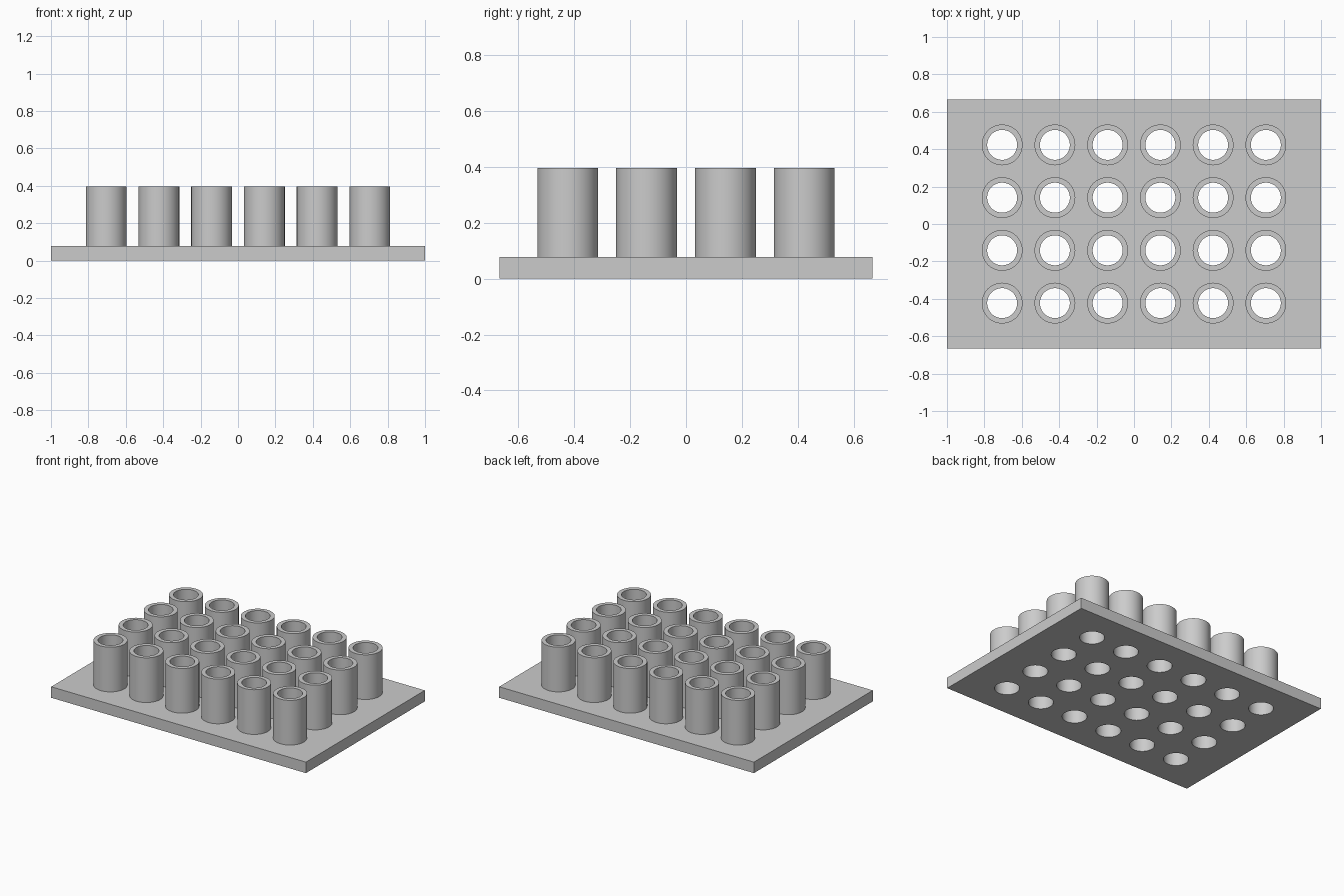
import bpy
import bmesh
from math import cos, sin, tau, radians

if "Cube" in bpy.data.objects:
    bpy.data.objects.remove(bpy.data.objects["Cube"], do_unlink=True)

WIDTH, DEPTH = 2.0, 1.333
PLATE_TOP, TUBE_TOP = 0.078, 0.395
OUTER, INNER = 0.109, 0.08
PITCH, COLS, ROWS = 0.282, 6, 4
SEGMENTS = 64

grey = bpy.data.materials.new("light grey")
grey.use_nodes = True
grey.diffuse_color = (0.6, 0.6, 0.6, 1)
grey.node_tree.nodes["Principled BSDF"].inputs["Base Color"].default_value = grey.diffuse_color


def circle(radius, cx=0, cy=0):
    return [(cx + radius * cos(tau * i / SEGMENTS), cy + radius * sin(tau * i / SEGMENTS))
            for i in range(SEGMENTS)]


def extruded(name, outlines, bottom, top):
    """Fill nested outlines (inner ones become holes) and extrude them into a solid."""
    curve = bpy.data.curves.new(name, "CURVE")
    curve.dimensions = "2D"
    curve.fill_mode = "BOTH"
    curve.extrude = (top - bottom) / 2
    for points in outlines:
        spline = curve.splines.new("POLY")
        spline.points.add(len(points) - 1)
        for p, (x, y) in zip(spline.points, points):
            p.co = (x, y, 0, 1)
        spline.use_cyclic_u = True
    temp = bpy.data.objects.new(name + " outline", curve)
    bpy.context.collection.objects.link(temp)
    graph = bpy.context.evaluated_depsgraph_get()
    mesh = bpy.data.meshes.new_from_object(temp.evaluated_get(graph))
    bpy.data.objects.remove(temp, do_unlink=True)

    bm = bmesh.new()
    bm.from_mesh(mesh)
    bmesh.ops.remove_doubles(bm, verts=bm.verts, dist=0.0001)
    bmesh.ops.translate(bm, verts=bm.verts, vec=(0, 0, (top + bottom) / 2))
    bmesh.ops.recalc_face_normals(bm, faces=bm.faces)
    bm.to_mesh(mesh)
    bm.free()
    mesh.name = name
    mesh.materials.clear()
    mesh.materials.append(grey)

    obj = bpy.data.objects.new(name, mesh)
    bpy.context.collection.objects.link(obj)
    bpy.ops.object.select_all(action="DESELECT")
    obj.select_set(True)
    bpy.context.view_layer.objects.active = obj
    bpy.ops.object.shade_smooth_by_angle(angle=radians(30))
    return obj


centres = [((c - (COLS - 1) / 2) * PITCH, (r - (ROWS - 1) / 2) * PITCH)
           for r in range(ROWS) for c in range(COLS)]

# Base plate pierced by a grid of round holes
w, d = WIDTH / 2, DEPTH / 2
rectangle = [(-w, -d), (w, -d), (w, d), (-w, d)]
extruded("base_plate", [rectangle] + [circle(INNER, x, y) for x, y in centres], 0, PLATE_TOP)

# Open tubes standing over the holes, sharing one mesh
first = extruded("tube", [circle(OUTER), circle(INNER)], PLATE_TOP, TUBE_TOP)
first.location = (*centres[0], 0)
for x, y in centres[1:]:
    tube = bpy.data.objects.new("tube", first.data)
    tube.location = (x, y, 0)
    bpy.context.collection.objects.link(tube)
